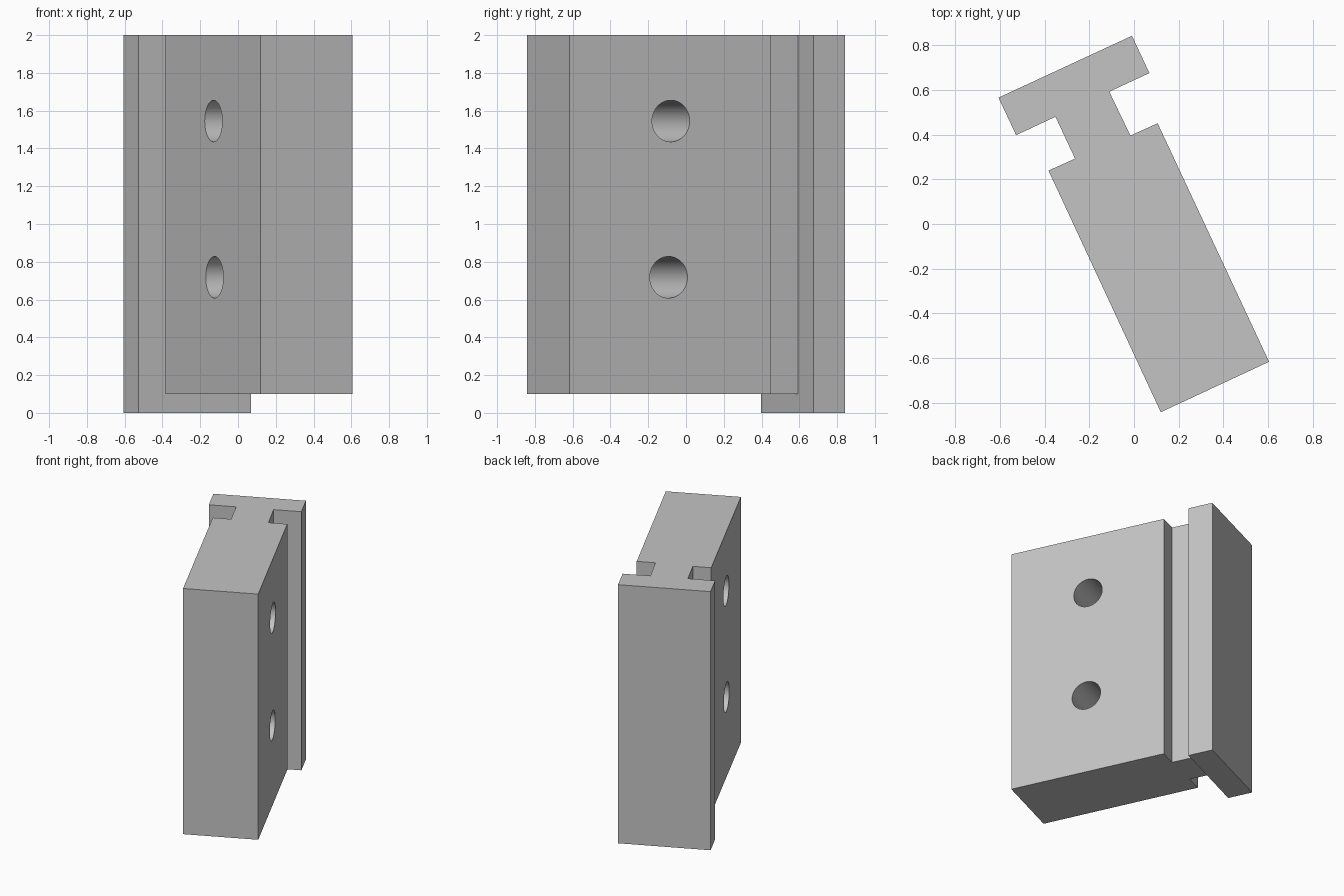
import bpy, bmesh, math
from mathutils import Vector

if "Cube" in bpy.data.objects:
    bpy.data.objects.remove(bpy.data.objects["Cube"], do_unlink=True)

TILT = math.radians(25)          # the block is turned about z
TOP, BODY_BOTTOM = 2.0, 0.1

grey = bpy.data.materials.new("plain grey")
grey.use_nodes = True
grey.diffuse_color = (0.55, 0.55, 0.55, 1)
grey.node_tree.nodes["Principled BSDF"].inputs["Base Color"].default_value = grey.diffuse_color


def prism(name, outline, bottom, top):
    """Extrude a flat outline between two heights."""
    bm = bmesh.new()
    lower = [bm.verts.new((x, y, bottom)) for x, y in outline]
    upper = [bm.verts.new((x, y, top)) for x, y in outline]
    bm.faces.new(lower)
    bm.faces.new(upper)
    n = len(outline)
    for i in range(n):
        j = (i + 1) % n
        bm.faces.new((lower[i], lower[j], upper[j], upper[i]))
    bmesh.ops.recalc_face_normals(bm, faces=bm.faces)
    mesh = bpy.data.meshes.new(name)
    bm.to_mesh(mesh)
    bm.free()
    mesh.materials.append(grey)
    obj = bpy.data.objects.new(name, mesh)
    bpy.context.collection.objects.link(obj)
    return obj


def combine(target, other, operation):
    """Apply a boolean and remove the helper."""
    bpy.context.view_layer.objects.active = target
    mod = target.modifiers.new(operation.lower(), 'BOOLEAN')
    mod.operation, mod.solver, mod.object = operation, 'EXACT', other
    bpy.ops.object.modifier_apply(modifier=mod.name)
    bpy.data.objects.remove(other, do_unlink=True)


# Wide body with a narrow neck that runs into the rail
body = [(0.12, -0.843), (0.605, -0.617), (0.106, 0.451), (-0.016, 0.396),
        (-0.131, 0.635), (-0.372, 0.523), (-0.264, 0.293), (-0.383, 0.239)]
block = prism("slotted_block", body, BODY_BOTTOM, TOP)

# T-shaped rail along the back, reaching the ground
rail = prism("rail", [(0.069, 0.676), (-0.009, 0.843), (-0.607, 0.566), (-0.528, 0.398)], 0, TOP)
combine(block, rail, 'UNION')

# Two round cross holes through the body
axis = Vector((math.cos(TILT), math.sin(TILT), 0))
for x, y, z in ((0.112, -0.193, 1.545), (0.117, -0.205, 0.718)):
    bpy.ops.mesh.primitive_cylinder_add(vertices=64, radius=0.11, depth=1, location=(x, y, z),
                                        rotation=axis.to_track_quat('Z', 'Y').to_euler())
    cutter = bpy.context.object
    cutter.name = "hole_cutter"
    cutter.hide_render = True
    cutter.data.materials.append(grey)
    combine(block, cutter, 'DIFFERENCE')

# Smooth hole walls, crisp block edges
bpy.ops.object.select_all(action='DESELECT')
block.select_set(True)
bpy.context.view_layer.objects.active = block
bpy.ops.object.shade_smooth_by_angle(angle=math.radians(20))
